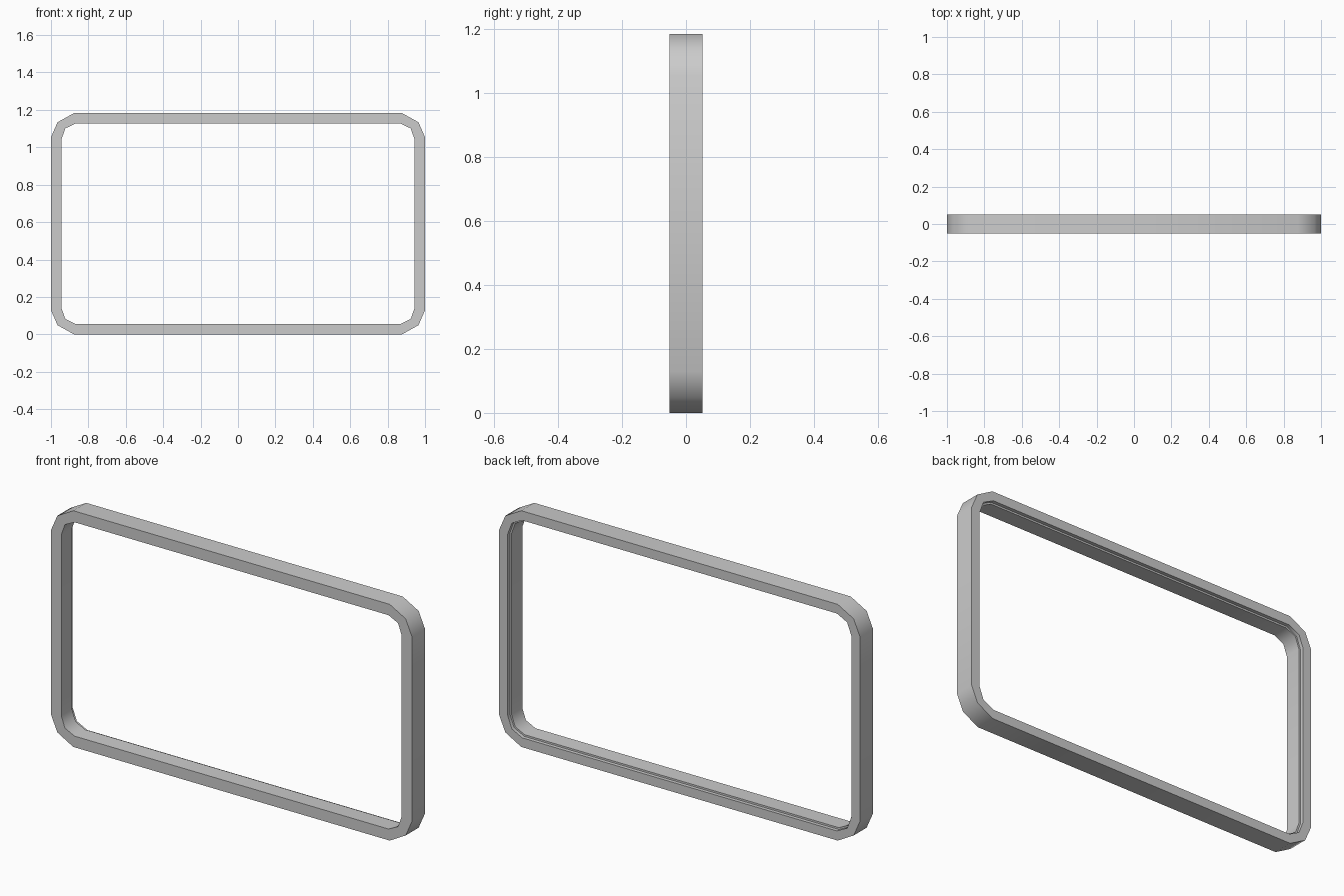
import bpy, bmesh, math

if "Cube" in bpy.data.objects:
    bpy.data.objects.remove(bpy.data.objects["Cube"])

H = 1.183      # overall height
D = 0.0515     # half depth

def ring(pts, y):
    """Mirror one corner (x, z from the bottom) into a closed loop."""
    br = [(x, z) for x, z in pts]
    tr = [(x, H - z) for x, z in reversed(pts)]
    tl = [(-x, H - z) for x, z in pts]
    bl = [(-x, z) for x, z in reversed(pts)]
    return [(x, y, z) for x, z in br + tr + tl + bl]

# lower right corner outlines
outer = [(0.877, 0.0), (0.965, 0.049), (1.0, 0.129)]
inner = [(0.87, 0.056), (0.923, 0.082), (0.943, 0.138)]
recess = [(0.872, 0.047), (0.929, 0.076), (0.952, 0.137)]

# cross-section swept round the frame, with a shallow rebate at the back
section = [(outer, -D), (outer, D), (recess, D),
           (recess, D - 0.018), (inner, D - 0.018), (inner, -D)]

bm = bmesh.new()
rings = [[bm.verts.new(p) for p in ring(o, y)] for o, y in section]
n = len(rings[0])
for i, a in enumerate(rings):
    b = rings[(i + 1) % len(rings)]
    for j in range(n):
        k = (j + 1) % n
        bm.faces.new((a[j], a[k], b[k], b[j]))
bmesh.ops.recalc_face_normals(bm, faces=bm.faces)

mesh = bpy.data.meshes.new("window_frame")
bm.to_mesh(mesh)
bm.free()
frame = bpy.data.objects.new("window_frame", mesh)
bpy.context.collection.objects.link(frame)

# smooth the corners, keep the rims sharp
bpy.context.view_layer.objects.active = frame
frame.select_set(True)
bpy.ops.object.shade_smooth_by_angle(angle=math.radians(45))
